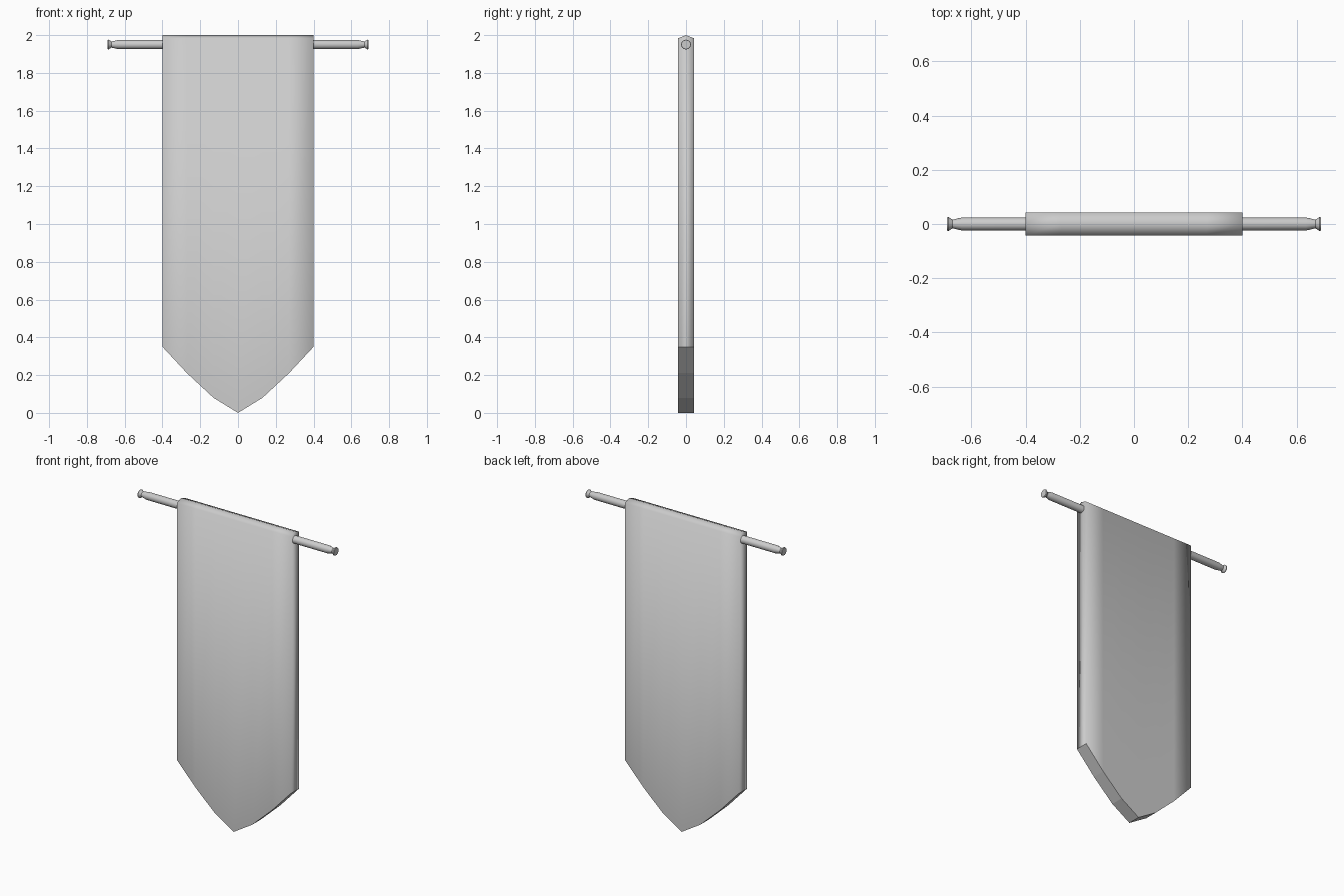
import bpy, bmesh, math

if "Cube" in bpy.data.objects:
    bpy.data.objects.remove(bpy.data.objects["Cube"])


def make_object(name, bm):
    bmesh.ops.recalc_face_normals(bm, faces=bm.faces[:])
    mesh = bpy.data.meshes.new(name)
    bm.to_mesh(mesh)
    bm.free()
    obj = bpy.data.objects.new(name, mesh)
    bpy.context.collection.objects.link(obj)
    return obj


def loft(bm, sections):
    """Join equal closed sections into a capped solid."""
    rings = [[bm.verts.new(p) for p in s] for s in sections]
    n = len(rings[0])
    for a, b in zip(rings, rings[1:]):
        for i in range(n):
            j = (i + 1) % n
            bm.faces.new((a[i], a[j], b[j], b[i]))
    bm.faces.new(rings[0])
    bm.faces.new(rings[-1][::-1])
    for f in bm.faces:
        f.smooth = True


# Banner cloth: ridged top, pointed curved lower edge
T = 0.042
half = [(0.13, 0.08), (0.27, 0.21), (0.40, 0.35)]
hem = [(-x, z) for x, z in reversed(half)] + [(0, 0)] + half
bm = bmesh.new()
loft(bm, [[(x, -T, z), (x, -T, 1.983), (x, 0, 2.0), (x, T, 1.983), (x, T, z)]
          for x, z in hem])
# keep the hem crisp while the sides and top stay soft
for f in bm.faces:
    if all(v.co.z < 0.36 for v in f.verts):
        f.smooth = False
        for e in f.edges:
            if abs(e.verts[0].co.x - e.verts[1].co.x) > 0.01 or abs(e.verts[0].co.x) > 0.39:
                e.smooth = False
make_object("banner_cloth", bm)

# Hanging rod with waisted, flared ends
SIDES = 16
end = [(0.635, 0.024), (0.67, 0.016), (0.685, 0.026), (0.69, 0.024)]
profile = [(-x, r) for x, r in reversed(end)] + end
bm = bmesh.new()
loft(bm, [[(x, r * math.cos(2 * math.pi * i / SIDES),
            1.95 + r * math.sin(2 * math.pi * i / SIDES)) for i in range(SIDES)]
          for x, r in profile])
rod = make_object("hanging_rod", bm)
bpy.context.view_layer.objects.active = rod
rod.select_set(True)
bpy.ops.object.shade_smooth_by_angle(angle=math.radians(40))
